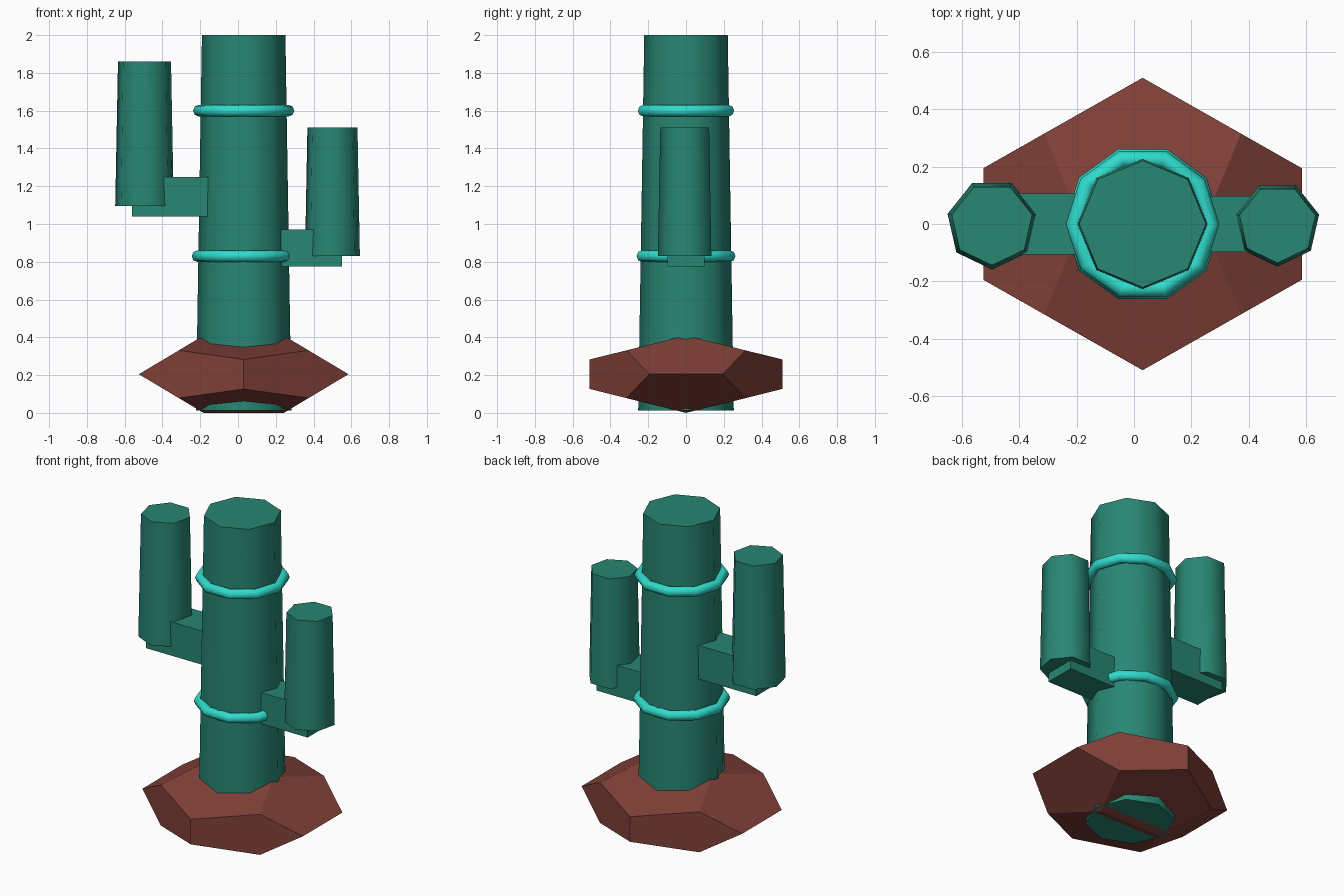
import bpy
import bmesh
from math import pi, radians, sqrt
from mathutils import Vector

old = bpy.data.objects.get("Cube")
if old:
    bpy.data.objects.remove(old, do_unlink=True)


def make_material(name, srgb):
    rgba = [((c / 255 + 0.055) / 1.055) ** 2.4 for c in srgb] + [1.0]
    mat = bpy.data.materials.new(name)
    mat.use_nodes = True
    mat.diffuse_color = rgba
    mat.node_tree.nodes["Principled BSDF"].inputs["Base Color"].default_value = rgba
    return mat


GREEN = make_material("cactus green", (40, 134, 115))
TURQUOISE = make_material("ring turquoise", (48, 219, 204))
BROWN = make_material("rock brown", (130, 65, 57))
TRUNK_X = 0.03


def finish(name, mat, smooth=True):
    obj = bpy.context.object
    obj.name = name
    obj.data.materials.append(mat)
    if smooth:
        bpy.ops.object.shade_smooth_by_angle(angle=radians(60))
    return obj


def column(name, x, sides, r_bottom, r_top, z0, z1):
    """Tapered upright column with a corner facing the front."""
    bpy.ops.mesh.primitive_cone_add(vertices=sides, radius1=r_bottom, radius2=r_top,
                                    depth=z1 - z0, location=(x, 0, (z0 + z1) / 2),
                                    rotation=(0, 0, pi))
    finish(name, GREEN)


def block(name, x0, x1, half_y, z0, z1):
    bpy.ops.mesh.primitive_cube_add(size=1, location=((x0 + x1) / 2, 0, (z0 + z1) / 2))
    bpy.context.object.scale = (x1 - x0, 2 * half_y, z1 - z0)
    finish(name, GREEN, smooth=False)


def ring(name, z, radius):
    bpy.ops.mesh.primitive_torus_add(major_segments=10, minor_segments=8,
                                     major_radius=radius, minor_radius=0.031,
                                     location=(TRUNK_X, 0, z))
    finish(name, TURQUOISE)


# Trunk and its two rings
column("trunk", TRUNK_X, 8, 0.253, 0.221, 0.012, 2.0)
ring("lower_ring", 0.83, 0.244)
ring("upper_ring", 1.6, 0.237)

# Arms: a square elbow and an upright seven-sided column each
block("right_elbow", -0.56, -0.1, 0.107, 1.04, 1.25)
column("right_arm", -0.495, 7, 0.159, 0.144, 1.095, 1.86)
block("left_elbow", 0.15, 0.55, 0.098, 0.775, 0.97)
column("left_arm", 0.5, 7, 0.149, 0.136, 0.83, 1.51)

# Base rock: a flattened dodecahedron
t = (1 + sqrt(5)) / 2
r = 1 / t
signs = (-1, 1)
points = [(a, b, c) for a in signs for b in signs for c in signs]
for a in signs:
    for b in signs:
        points += [(a * t, b * r, 0), (0, a * t, b * r), (a * r, 0, b * t)]
bm = bmesh.new()
for p in points:
    bm.verts.new(Vector(p))
bmesh.ops.convex_hull(bm, input=bm.verts[:])
bmesh.ops.dissolve_limit(bm, angle_limit=radians(2), verts=bm.verts[:], edges=bm.edges[:])
bmesh.ops.scale(bm, vec=(0.343, 0.315, 0.1265), verts=bm.verts[:])
bmesh.ops.recalc_face_normals(bm, faces=bm.faces[:])
mesh = bpy.data.meshes.new("base_rock")
bm.to_mesh(mesh)
bm.free()
rock = bpy.data.objects.new("base_rock", mesh)
rock.location = (TRUNK_X, 0, 0.1265 * t)
mesh.materials.append(BROWN)
bpy.context.collection.objects.link(rock)
